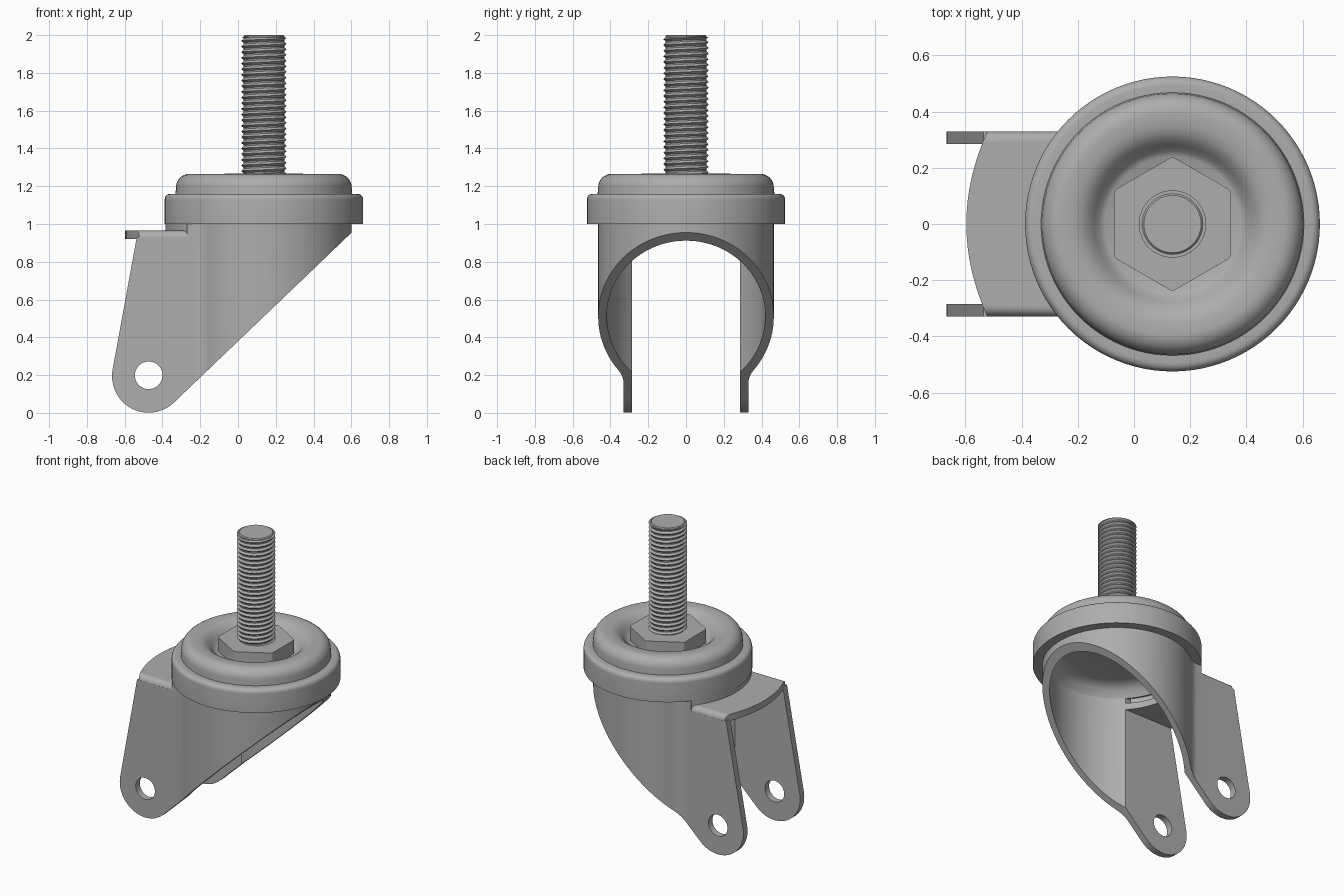
import bpy
import bmesh
from math import sin, cos, tau, radians

old = bpy.data.objects.get("Cube")
if old:
    bpy.data.objects.remove(old)

AXIS_X = 0.137          # swivel axis
HOLE_X, HOLE_Z, LEG_R = -0.473, 0.195, 0.194

steel = bpy.data.materials.new("grey_steel")
steel.use_nodes = True
steel.diffuse_color = (0.42, 0.42, 0.42, 1)
steel.node_tree.nodes["Principled BSDF"].inputs["Base Color"].default_value = (0.42, 0.42, 0.42, 1)


def finish(name, bm, angle=35):
    bmesh.ops.remove_doubles(bm, verts=bm.verts, dist=0.0002)
    bmesh.ops.recalc_face_normals(bm, faces=bm.faces)
    mesh = bpy.data.meshes.new(name)
    bm.to_mesh(mesh)
    bm.free()
    mesh.materials.append(steel)
    obj = bpy.data.objects.new(name, mesh)
    bpy.context.collection.objects.link(obj)
    smooth(obj, angle)
    return obj


def smooth(obj, angle=35):
    bpy.ops.object.select_all(action='DESELECT')
    obj.select_set(True)
    bpy.context.view_layer.objects.active = obj
    bpy.ops.object.shade_smooth_by_angle(angle=radians(angle))


def prism(points, offset):
    """Closed 3D outline extruded along an offset."""
    bm = bmesh.new()
    face = bm.faces.new([bm.verts.new(p) for p in points])
    out = bmesh.ops.extrude_face_region(bm, geom=[face])
    bmesh.ops.translate(bm, vec=offset, verts=[v for v in out["geom"] if isinstance(v, bmesh.types.BMVert)])
    return bm


def lathe(name, profile, steps=96):
    bm = bmesh.new()
    verts = [bm.verts.new((AXIS_X + r, 0, z)) for r, z in profile]
    edges = [bm.edges.new(pair) for pair in zip(verts, verts[1:])]
    bmesh.ops.spin(bm, geom=verts + edges, cent=(AXIS_X, 0, 0), axis=(0, 0, 1), angle=tau, steps=steps)
    return finish(name, bm)


def arc(cx, cy, r, start, end, n):
    angles = [radians(start + (end - start) * i / n) for i in range(n + 1)]
    return [(cx + r * cos(a), cy + r * sin(a)) for a in angles]


def boolean(obj, cutter, operation):
    cutter.hide_render = True
    mod = obj.modifiers.new("cut", 'BOOLEAN')
    mod.object, mod.operation, mod.solver = cutter, operation, 'EXACT'
    smooth(obj)
    bpy.ops.object.modifier_apply(modifier=mod.name)
    bpy.data.objects.remove(cutter)


# Fork wall: round shell flowing into two parallel legs, seen in plan
half_out = [(-0.75, 0.33)] + arc(-0.237, 0.45, 0.12, -90, -50.3, 8) + arc(AXIS_X, 0, 0.465, 129, 0, 36)
half_in = [(-0.75, 0.285)] + arc(AXIS_X, 0, 0.42, 137.3, 0, 36)
outer = half_out + [(x, -y) for x, y in reversed(half_out[:-1])]
inner = half_in + [(x, -y) for x, y in reversed(half_in[:-1])]
fork = finish("fork", prism([(x, y, -0.1) for x, y in outer + inner[::-1]], (0, 0, 1.2)))

# Side profile trims the wall to its slanted shape
side = arc(HOLE_X, HOLE_Z, LEG_R, 169.5, 313.5, 28)
side += [(0.602, 0.955), (0.7, 1.048), (0.7, 1.01), (-0.27, 1.01), (-0.27, 0.93), (-0.536, 0.93)]
side.remove((0.7, 1.048))
side[side.index((0.7, 1.01))] = (0.66, 1.01)
boolean(fork, finish("profile_cutter", prism([(x, -0.7, z) for x, z in side], (0, 1.4, 0))), 'INTERSECT')

# Axle holes
hole = arc(HOLE_X, HOLE_Z + 0.004, 0.073, 0, 352.5, 47)
boolean(fork, finish("hole_cutter", prism([(x, -0.7, z) for x, z in hole], (0, 1.4, 0))), 'DIFFERENCE')
smooth(fork)

# Bridge plate joining the leg tops, with rolled long edges
front_edge = [(-0.597 + 0.075 * (y / 0.33) ** 2, y) for y in [0.33 * i / 8 for i in range(-8, 9)]]
plan = front_edge + [(-0.19, 0.33)] + arc(AXIS_X, 0, 0.42, 135, 225, 20) + [(-0.19, -0.33)]
bm = prism([(x, y, 0.92) for x, y in plan], (0, 0, 0.045))
rolled = [e for e in bm.edges if all(abs(v.co.y) > 0.325 and v.co.z > 0.94 for v in e.verts)]
bmesh.ops.bevel(bm, geom=rolled, offset=0.04, segments=6, profile=0.5, affect='EDGES')
finish("bridge_plate", bm)

# Short riser between bridge plate and cap
ring = arc(AXIS_X, 0, 0.52, 141, 219, 24) + arc(AXIS_X, 0, 0.43, 219, 141, 24)
finish("riser", prism([(x, y, 0.93) for x, y in ring], (0, 0, 0.08)))

# Swivel cap: stepped rim, rounded crown, dished centre and hollow underside
crown = arc(0.395, 1.195, 0.07, 0, 90, 8)
rim = arc(0.495, 1.13, 0.03, 0, 90, 6)
dish = [(0.355, 1.263), (0.325, 1.255), (0.3, 1.238), (0.278, 1.212), (0.26, 1.187), (0.24, 1.175)]
hollow = [(0, 1.08), (0.32, 1.08), (0.36, 1.07), (0.395, 1.045), (0.42, 1.0)]
lathe("swivel_cap", hollow + [(0.525, 1.0)] + rim + [(0.468, 1.16)] + crown + dish + [(0, 1.175)])

# Hex nut with softened corners
hexagon = [(AXIS_X + x, y) for x, y in arc(0, 0, 0.24, 30, 330, 5)]
bm = prism([(x, y, 1.16) for x, y in hexagon], (0, 0, 0.108))
upright = [e for e in bm.edges if abs(e.verts[0].co.z - e.verts[1].co.z) > 0.05]
bmesh.ops.bevel(bm, geom=upright, offset=0.012, segments=3, profile=0.5, affect='EDGES')
finish("hex_nut", bm, 25)

# Stud core with a chamfered end
lathe("stud_core", [(0, 1.1), (0.108, 1.1), (0.108, 1.994), (0.102, 2.0), (0, 2.0)], 48)

# Helical thread
PITCH, SIDES, BASE, TOP = 0.03, 48, 1.25, 1.99
rows = int((TOP - BASE) / PITCH * 2) + 4
bm = bmesh.new()
grid = []
for i in range(SIDES + 1):
    a = tau * i / SIDES
    column = []
    for k in range(-2, rows):
        r = 0.12 if k % 2 else 0.104
        z = BASE + PITCH * (k / 2 + i / SIDES)
        column.append(bm.verts.new((AXIS_X + r * cos(a), r * sin(a), min(max(z, BASE), TOP))))
    grid.append(column)
for left, right in zip(grid, grid[1:]):
    for k in range(len(left) - 1):
        bm.faces.new((left[k], right[k], right[k + 1], left[k + 1]))
finish("stud_thread", bm, 30)
